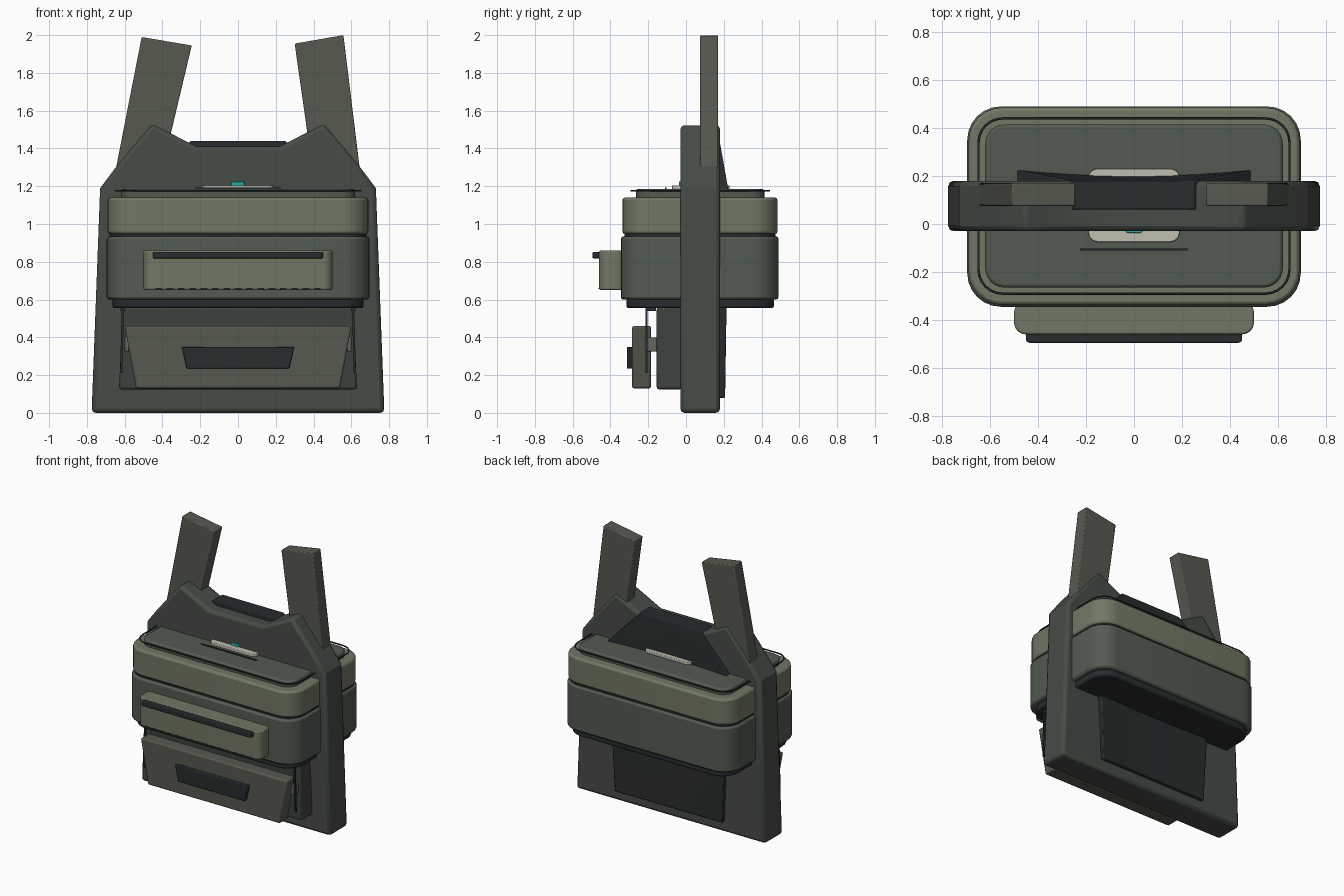
import bpy, bmesh, math
from mathutils import Vector

if "Cube" in bpy.data.objects:
    bpy.data.objects.remove(bpy.data.objects["Cube"])


def material(name, r, g, b):
    m = bpy.data.materials.new(name)
    m.diffuse_color = (r, g, b, 1)
    m.use_nodes = True
    m.node_tree.nodes["Principled BSDF"].inputs["Base Color"].default_value = m.diffuse_color
    return m


PANEL = material("panel_green", 0.061, 0.072, 0.061)
STRAP = material("strap_green", 0.092, 0.102, 0.078)
LIGHT = material("light_olive", 0.162, 0.188, 0.127)
TUB = material("tub_green", 0.085, 0.105, 0.082)
POUCH = material("pouch_green", 0.045, 0.055, 0.048)
DARK = material("dark_fabric", 0.021, 0.025, 0.027)
GREY = material("pale_grey", 0.52, 0.52, 0.44)
TEAL = material("teal", 0.02, 0.40, 0.36)
METAL = material("buckle_grey", 0.13, 0.13, 0.12)


def finish(bm, name, mat, bevel):
    bmesh.ops.recalc_face_normals(bm, faces=bm.faces)
    me = bpy.data.meshes.new(name)
    bm.to_mesh(me)
    bm.free()
    ob = bpy.data.objects.new(name, me)
    bpy.context.collection.objects.link(ob)
    me.materials.append(mat)
    if bevel:
        mod = ob.modifiers.new("bevel", 'BEVEL')
        mod.width, mod.segments = bevel, 2
        mod.limit_method, mod.angle_limit = 'ANGLE', math.radians(35)
    bpy.context.view_layer.objects.active = ob
    ob.select_set(True)
    bpy.ops.object.shade_smooth_by_angle(angle=math.radians(32))
    ob.select_set(False)
    return ob


def prism(name, pts, lo, hi, axis, mat, bevel=0.01):
    """Extrude an outline: axis 'y' takes (x, z) points, 'z' takes (x, y)."""
    bm = bmesh.new()
    place = (lambda p, h: (p[0], h, p[1])) if axis == 'y' else (lambda p, h: (p[0], p[1], h))
    face = bm.faces.new([bm.verts.new(place(p, lo)) for p in pts])
    ext = bmesh.ops.extrude_face_region(bm, geom=[face])
    move = Vector(place((0, 0), hi - lo))
    bmesh.ops.translate(bm, vec=move, verts=[v for v in ext["geom"] if isinstance(v, bmesh.types.BMVert)])
    return finish(bm, name, mat, bevel)


def round_rect(hw, y0, y1, r, n=6):
    pts = []
    corners = [(hw - r, y1 - r), (-hw + r, y1 - r), (-hw + r, y0 + r), (hw - r, y0 + r)]
    for k, (cx, cy) in enumerate(corners):
        for i in range(n + 1):
            a = math.pi / 2 * (k + i / n)
            pts.append((cx + r * math.cos(a), cy + r * math.sin(a)))
    return pts


def tub(name, hw, y0, y1, z0, z1, r, mat, bevel=0.01):
    return prism(name, round_rect(hw, y0, y1, r), z0, z1, 'z', mat, bevel)


def box(name, x0, x1, y0, y1, z0, z1, mat, bevel=0.0):
    return prism(name, [(x0, y0), (x1, y0), (x1, y1), (x0, y1)], z0, z1, 'z', mat, bevel)


def mirrored(half):
    return half + [(-x, z) for x, z in reversed(half)]


# Main vest panel with raised shoulders
prism("vest_panel", mirrored([(0.775, 0), (0.73, 1.19), (0.64, 1.31), (0.455, 1.53), (0.22, 1.41)]),
      -0.03, 0.18, 'y', PANEL, 0.022)

# Curved back pad, tapering to the neck
bm = bmesh.new()
rows = []
for z, hw, y in [(1.44, 0.25, 0.178), (1.18, 0.49, 0.2), (0.08, 0.44, 0.195)]:
    rows.append([bm.verts.new((hw * f / 4, y + 0.025 * (f / 4) ** 2 * (z > 0.5 and z < 1.3)
                               + 0.012 * (z < 0.5), z)) for f in range(-4, 5)])
faces = [bm.faces.new((a[i], a[i + 1], b[i + 1], b[i]))
         for a, b in zip(rows, rows[1:]) for i in range(8)]
ext = bmesh.ops.extrude_face_region(bm, geom=faces)
for v in ext["geom"]:
    if isinstance(v, bmesh.types.BMVert):
        v.co.y = 0.06
finish(bm, "back_pad", DARK, 0.006)

# Shoulder straps
prism("shoulder_strap_left", [(-0.645, 1.30), (-0.41, 1.25), (-0.245, 1.945), (-0.51, 1.99)],
      0.075, 0.17, 'y', STRAP, 0.006)
prism("shoulder_strap_right", [(0.645, 1.29), (0.40, 1.25), (0.30, 1.955), (0.558, 2.0)],
      0.075, 0.17, 'y', STRAP, 0.006)

# Waist pack passing around the panel, stacked in layers
tub("pack_base", 0.665, -0.315, 0.465, 0.555, 0.605, 0.13, DARK)
tub("pack_body", 0.695, -0.345, 0.49, 0.60, 0.935, 0.14, TUB, 0.014)
tub("pack_seam", 0.68, -0.325, 0.475, 0.925, 0.96, 0.13, DARK, 0)
tub("pack_collar", 0.69, -0.337, 0.485, 0.947, 1.14, 0.14, LIGHT, 0.014)
tub("pack_lid", 0.62, -0.265, 0.415, 1.13, 1.185, 0.08, TUB, 0.012)

# Thin zip cord running around the lid
cd = bpy.data.curves.new("lid_zip_cord", 'CURVE')
cd.dimensions = '3D'
cd.bevel_depth, cd.bevel_resolution = 0.005, 1
ring = round_rect(0.648, -0.29, 0.44, 0.1)
sp = cd.splines.new('POLY')
sp.points.add(len(ring) - 1)
for p, (x, y) in zip(sp.points, ring):
    p.co = (x, y, 1.176, 1)
sp.use_cyclic_u = True
cd.materials.append(DARK)
bpy.context.collection.objects.link(bpy.data.objects.new("lid_zip_cord", cd))

# Lid badge, indicator and slot
tub("lid_plate", 0.19, -0.075, 0.23, 1.183, 1.205, 0.04, GREY, 0.004)
tub("lid_indicator", 0.035, -0.037, 0.19, 1.20, 1.225, 0.012, TEAL, 0.003)
box("lid_slot", -0.225, 0.225, -0.11, -0.102, 1.183, 1.192, DARK)

# Upper front pocket with zip bar and stitches
tub("front_pocket", 0.50, -0.46, -0.32, 0.65, 0.86, 0.05, LIGHT, 0.008)
tub("pocket_zip", 0.45, -0.495, -0.45, 0.818, 0.853, 0.015, DARK, 0.006)
for i in range(15):
    x = -0.42 + i * 0.06
    box("pocket_stitch", x - 0.018, x + 0.018, -0.463, -0.455, 0.655, 0.660, DARK)

# Lower pouch with flap, grip label and side straps
prism("lower_pouch", mirrored([(0.63, 0.125), (0.61, 0.56)]), -0.155, -0.02, 'y', POUCH, 0.012)
prism("pouch_flap", mirrored([(0.54, 0.13), (0.60, 0.46)]), -0.285, -0.185, 'y', STRAP, 0.01)
prism("flap_label", mirrored([(0.272, 0.235), (0.297, 0.35)]), -0.313, -0.28, 'y', DARK, 0.005)
for s, side in ((-1, "left"), (1, "right")):
    x = s * 0.61
    prism("pouch_cord_" + side, [(x - 0.006, 0.555), (x + 0.006, 0.555), (x + s * 0.008 + 0.006, 0.21),
                                 (x + s * 0.008 - 0.006, 0.21)], -0.215, -0.203, 'y', DARK, 0)
    box("cord_anchor_" + side, x - 0.012, x + 0.012, -0.215, -0.16, 0.54, 0.56, DARK)
    box("flap_buckle_" + side, s * 0.59 - 0.012, s * 0.59 + 0.012, -0.21, -0.15, 0.325, 0.40, METAL, 0.005)
